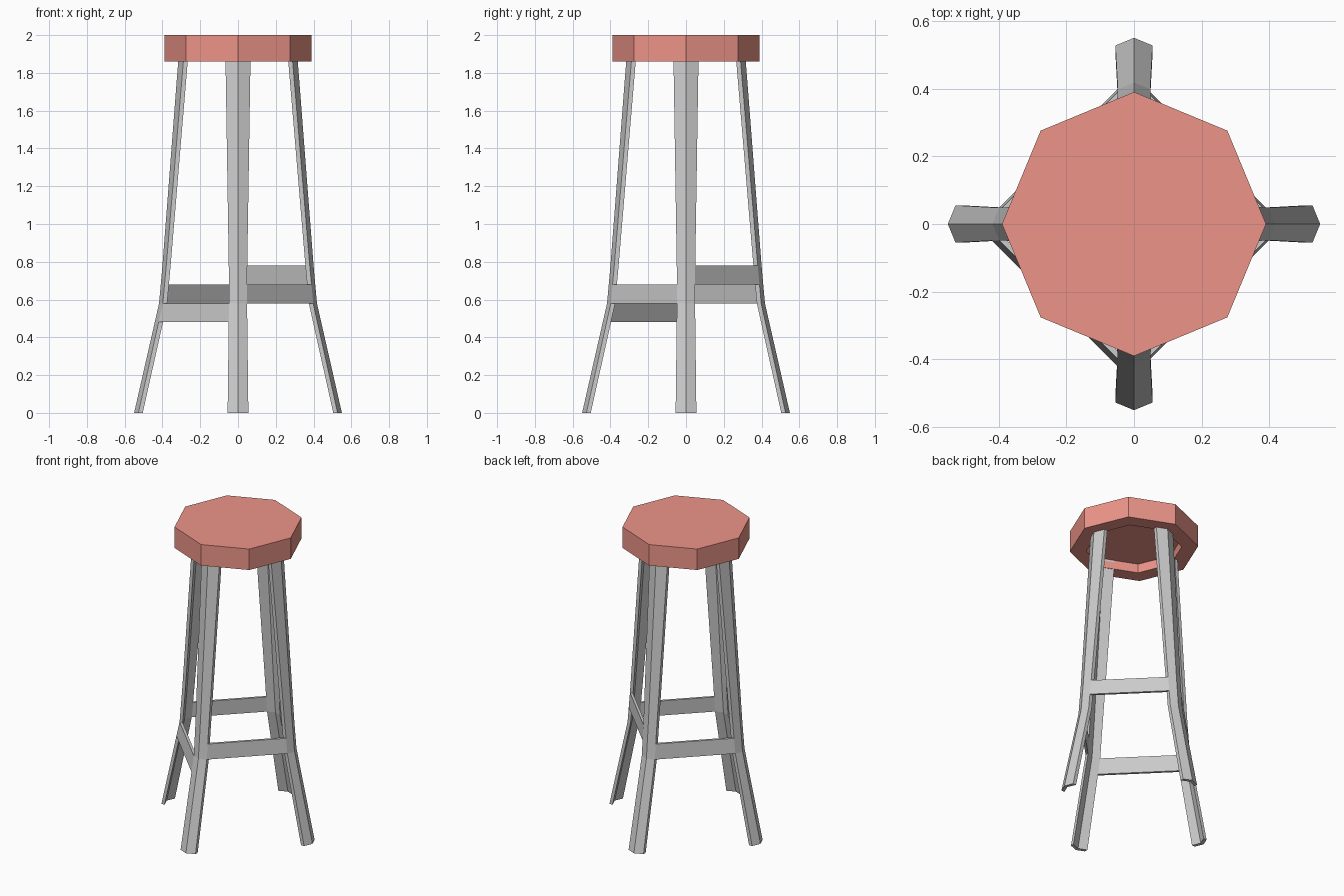
import bpy, bmesh, math
from mathutils import Matrix

if "Cube" in bpy.data.objects:
    bpy.data.objects.remove(bpy.data.objects["Cube"])


def loft(name, rings):
    """Skin a list of equal-length point rings and cap both ends."""
    bm = bmesh.new()
    rows = [[bm.verts.new(p) for p in ring] for ring in rings]
    n = len(rows[0])
    for a, b in zip(rows, rows[1:]):
        for i in range(n):
            j = (i + 1) % n
            bm.faces.new((a[i], a[j], b[j], b[i]))
    bm.faces.new(rows[0][::-1])
    bm.faces.new(rows[-1])
    bmesh.ops.recalc_face_normals(bm, faces=bm.faces[:])
    mesh = bpy.data.meshes.new(name)
    bm.to_mesh(mesh)
    bm.free()
    obj = bpy.data.objects.new(name, mesh)
    bpy.context.collection.objects.link(obj)
    return obj


def octagon(r, z):
    return [(r * math.cos(i * math.pi / 4), r * math.sin(i * math.pi / 4), z)
            for i in range(8)]


# Seat: octagonal slab with a shallow recess underneath
seat = loft("seat", [octagon(0.29, 1.92), octagon(0.29, 1.86),
                     octagon(0.39, 1.86), octagon(0.39, 2.0)])
red = bpy.data.materials.new("seat_red")
red.diffuse_color = (0.85, 0.3, 0.25, 1)
red.use_nodes = True
red.node_tree.nodes["Principled BSDF"].inputs["Base Color"].default_value = red.diffuse_color
seat.data.materials.append(red)

# Leg profile: height, outer ridge radius, half width
PROFILE = [(0, 0.55, 0.055), (0.58, 0.418, 0.048),
           (0.78, 0.40, 0.049), (1.92, 0.312, 0.067)]
THICK = 0.023
SLOPE = math.tan(math.pi / 8)


def section(z):
    """Chevron cross-section of a leg on +x at height z."""
    for (z0, r0, w0), (z1, r1, w1) in zip(PROFILE, PROFILE[1:]):
        if z <= z1:
            t = (z - z0) / (z1 - z0)
            r, w = r0 + t * (r1 - r0), w0 + t * (w1 - w0)
            break
    c = r - w * SLOPE
    return [(r, 0, z), (c, w, z), (c - THICK, w, z),
            (r - THICK, 0, z), (c - THICK, -w, z), (c, -w, z)]


# Four splayed legs
for k, side in enumerate(("right", "back", "left", "front")):
    leg = loft(side + "_leg", [section(p[0]) for p in PROFILE])
    leg.data.transform(Matrix.Rotation(k * math.pi / 2, 4, 'Z'))


def rung_ring(z):
    """Rung outline at height z, joining the edges of two neighbouring legs."""
    s = section(z)
    outer, inner = s[1], s[2]
    # the next leg is the mirror image across the x = y plane
    swap = lambda p: (p[1], p[0], z)
    return [outer, swap(outer), swap(inner), inner]


# Rungs at staggered heights
RUNGS = [("back_right", 0.68), ("back_left", 0.58),
         ("front_left", 0.48), ("front_right", 0.58)]
for k, (side, z) in enumerate(RUNGS):
    levels = sorted({z, z + 0.10})
    rung = loft(side + "_rung", [rung_ring(h) for h in levels])
    rung.data.transform(Matrix.Rotation(k * math.pi / 2, 4, 'Z'))
